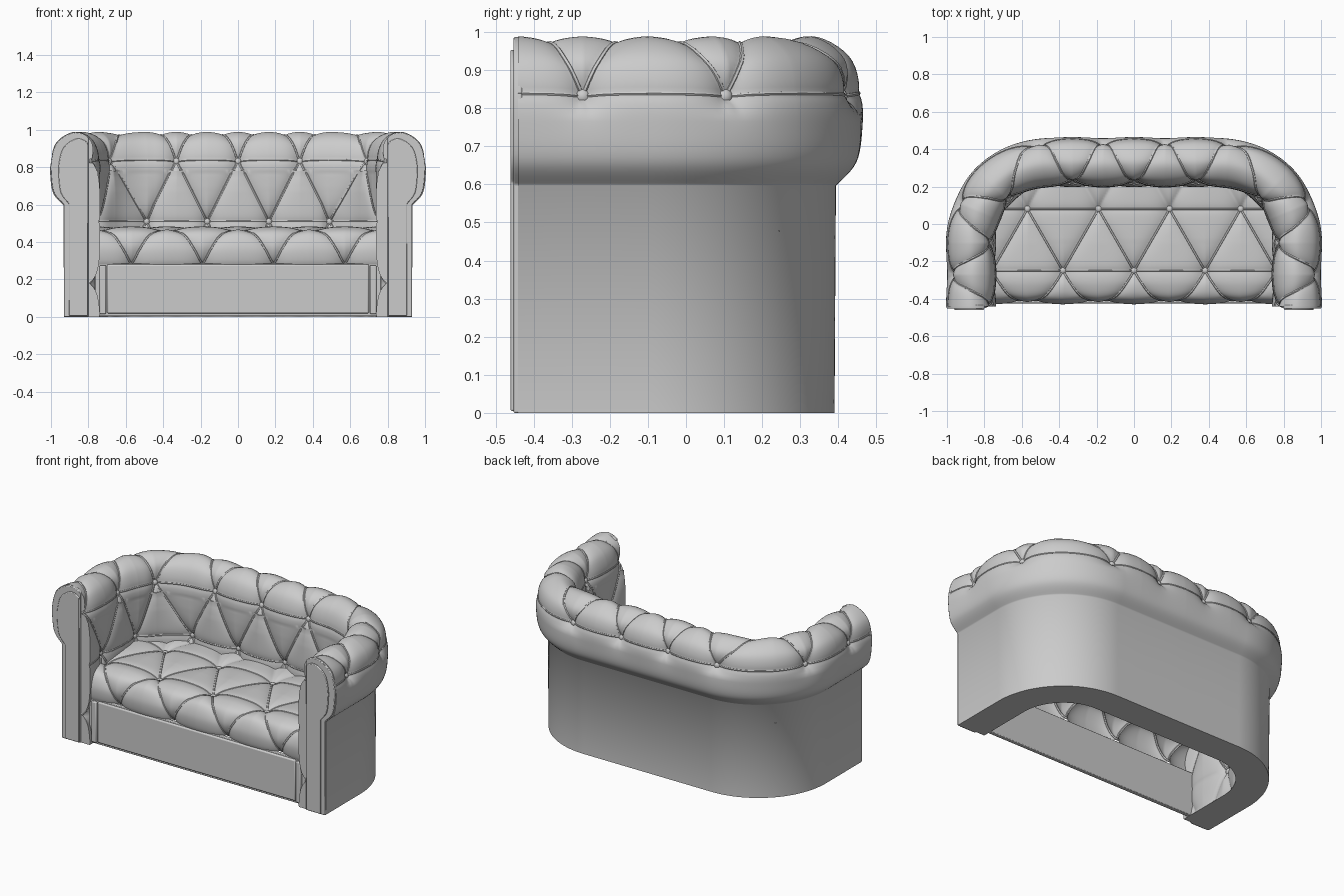
import bpy, bmesh, math
from mathutils import Vector

if "Cube" in bpy.data.objects:
    bpy.data.objects.remove(bpy.data.objects["Cube"])

# ---------- helpers ----------
def make_object(name, verts, faces, angle=50):
    me = bpy.data.meshes.new(name)
    bm = bmesh.new()
    vs = [bm.verts.new(v) for v in verts]
    for f in faces:
        bm.faces.new([vs[i] for i in f])
    bmesh.ops.recalc_face_normals(bm, faces=bm.faces)
    bm.to_mesh(me)
    bm.free()
    ob = bpy.data.objects.new(name, me)
    bpy.context.collection.objects.link(ob)
    smooth(ob, angle)
    return ob

def smooth(ob, angle=50):
    bpy.ops.object.select_all(action='DESELECT')
    ob.select_set(True)
    bpy.context.view_layer.objects.active = ob
    bpy.ops.object.shade_smooth_by_angle(angle=math.radians(angle))

def bevel(ob, width):
    m = ob.modifiers.new("bevel", 'BEVEL')
    m.width, m.segments = width, 2
    m.limit_method = 'ANGLE'

def slab(name, outline, y0, y1, width):
    n = len(outline)
    verts = [(x, y0, z) for x, z in outline] + [(x, y1, z) for x, z in outline]
    faces = [list(range(n)), list(range(n, 2 * n))]
    faces += [(i, (i + 1) % n, n + (i + 1) % n, n + i) for i in range(n)]
    ob = make_object(name, verts, faces, 35)
    bevel(ob, width)
    return ob

def box(name, x0, x1, y0, y1, z0, z1, width):
    return slab(name, [(x0, z0), (x1, z0), (x1, z1), (x0, z1)], y0, y1, width)

def spline(pts, v, v0, step=0.25):
    # uniform Catmull-Rom through 2D points, first point at v0
    f = (v - v0) / step
    i = max(0, min(len(pts) - 2, int(math.floor(f))))
    t = f - i
    p = [Vector(pts[max(0, min(len(pts) - 1, i + j))]) for j in (-1, 0, 1, 2)]
    return 0.5 * (2 * p[1] + (p[2] - p[0]) * t + (2 * p[0] - 5 * p[1] + 4 * p[2] - p[3]) * t * t
                  + (3 * p[1] - p[0] - 3 * p[2] + p[3]) * t ** 3)

def tri(a):
    return abs(a - round(a))

def tuft(k, v, plain_below):
    # buttoned relief: diamond creases, row creases, button dimples
    d = min(tri(k + v / 2 - .5), tri(k - v / 2 - .5))
    lean = max(0, min(1, 1 + v * 6)) if plain_below else 1
    h = abs(v) if v < 0 else tri(v)
    row = max(0, round(v)) if plain_below else round(v)
    off = .5 if row % 2 == 0 else 0
    db = math.hypot(k - round(k - off) - off, v - row)
    return (.005 - .022 * lean * math.exp(-d / .12) - .008 * math.exp(-h / .06)
            - .03 * math.exp(-db / .14))

def padded(prof, k, v, plain_below):
    a, b = prof(v - .01), prof(v + .01)
    t = (b - a).normalized()
    return prof(v) + Vector((t.y, -t.x)) * tuft(k, v, plain_below)

# ---------- wall surface: profile swept round a U path ----------
ROLL = [(.48, .60), (.533, .66), (.549, .75), (.548, .84), (.515, .935), (.42, .987),
        (.33, .945), (.29, .84), (.29, .7575)]
STOPS = [0, .165, .33, .495, .77, .92, 1.09, 1.26, 1.43]   # path length per half cell

def wall_prof(v):
    if v > 1.2:
        return Vector((.29, .84 - .33 * (v - 1)))
    return spline(ROLL, v, -.75)

def on_path(k, r, z):
    s = -1 if k < 0 else 1
    f = abs(k) * 2
    i = min(7, int(f))
    p = STOPS[i] + (STOPS[i + 1] - STOPS[i]) * (f - i)
    a = (p - .45) / .4
    if p < .45:
        x, y = p, -.09 + r
    elif a < math.pi / 2:
        x, y = .45 + r * math.sin(a), -.09 + r * math.cos(a)
    else:
        x, y = .45 + r, -.09 - (p - .45 - .2 * math.pi)
    return Vector((s * x, y, z))

def wall_point(k, v):
    q = padded(wall_prof, k, v, True)
    return on_path(k, q.x, q.y)

ks = [i / 48 for i in range(-192, 193)]
vs = [i / 24 for i in range(-18, 85)]
verts, faces = [], []
n = len(vs) + 2
for k in ks:
    verts.append(on_path(k, .48, 0))
    verts += [wall_point(k, v) for v in vs]
    verts.append(on_path(k, .29, 0))
for c in range(len(ks) - 1):
    for j in range(n):
        j2 = (j + 1) % n
        faces.append((c * n + j, c * n + j2, (c + 1) * n + j2, (c + 1) * n + j))
faces += [list(range(n)), list(range((len(ks) - 1) * n, len(ks) * n))]
make_object("back_and_arms", verts, faces)

# ---------- tufted seat ----------
SEAT = [(.3275, .48), (.245, .48), (.1625, .48), (.08, .48), (-.0025, .48), (-.085, .48),
        (-.1675, .48), (-.25, .48), (-.33, .475), (-.395, .445), (-.425, .37), (-.42, .28)]

def seat_prof(v):
    return spline(SEAT, v, -.75)

def seat_point(k, v):
    q = padded(seat_prof, k, v, False)
    return Vector((k * .38, q.x, q.y))

sk = [i / 48 for i in range(-102, 103)]
sv = [i / 24 for i in range(-12, 49)]
m = len(sv)
make_object("seat", [seat_point(k, v) for k in sk for v in sv],
            [(c * m + j, c * m + j + 1, (c + 1) * m + j + 1, (c + 1) * m + j)
             for c in range(len(sk) - 1) for j in range(m - 1)])

# ---------- pleats along the creases ----------
def pleats(name, surf, edges, radius):
    cu = bpy.data.curves.new(name, 'CURVE')
    cu.dimensions = '3D'
    cu.bevel_depth, cu.bevel_resolution = radius, 1
    for (k0, v0), (k1, v1) in edges:
        sp = cu.splines.new('POLY')
        sp.points.add(16)
        for i in range(17):
            t = i / 16
            sp.points[i].co = (*surf(k0 + (k1 - k0) * t, v0 + (v1 - v0) * t), 1)
    ob = bpy.data.objects.new(name, cu)
    bpy.context.collection.objects.link(ob)
    bpy.ops.object.select_all(action='DESELECT')
    ob.select_set(True)
    bpy.context.view_layer.objects.active = ob
    bpy.ops.object.convert(target='MESH')
    smooth(bpy.context.object)

def row_buttons(row, kmax):
    off = .5 if row % 2 == 0 else 0
    return [i + off for i in range(-6, 6) if abs(i + off) <= kmax]

def lattice(rows, kmax):
    return [((k, r), (k + s, r + 1)) for r in rows for k in row_buttons(r, kmax)
            for s in (-.5, .5) if abs(k + s) <= kmax]

def lines(rows, kmax):
    return [((k / 2, r), (k / 2 + .5, r)) for r in rows for k in range(int(-kmax * 2), int(kmax * 2))]

pleats("wall_pleats", wall_point, lattice((0, 1, 2), 4), .007)
pleats("wall_row_seams", wall_point, lines((0, 1, 2), 4), .005)
pleats("seat_pleats", seat_point, lattice((0, 1), 2), .007)
pleats("seat_row_seams", seat_point, lines((0, 1), 2), .005)

# ---------- buttons ----------
def button(name, loc):
    bpy.ops.mesh.primitive_uv_sphere_add(segments=16, ring_count=10, radius=.023, location=loc)
    bpy.context.object.name = name
    bpy.ops.object.shade_smooth()

for r in (0, 1, 2, 3):
    for k in row_buttons(r, 3.6):
        button("wall_button", wall_point(k, r))
for r in (0, 1):
    for k in row_buttons(r, 1.6):
        button("seat_button", seat_point(k, r))

# ---------- arm fronts with inset panels ----------
bulb = [wall_prof(-.75 + i / 16) for i in range(25)]
outline = [(.80, 0), (.93, 0)] + [(max(.80 + (i - 24) * -.0005, .45 + q.x), q.y) for i, q in enumerate(bulb)]
inset = [(.80 + (x - .80) * .78 + .003, .005 + (z if z < .6 else .6 + (z - .6) * .9)) for x, z in outline]
for s, side in ((-1, "left"), (1, "right")):
    slab(side + "_arm_front", [(s * x, z) for x, z in outline], -.453, -.43, .004)
    slab(side + "_arm_panel", [(s * x, z) for x, z in inset], -.461, -.45, .004)
    box(side + "_rail_strip", *sorted((s * .705, s * .74)), -.428, -.40, .015, .275, .006)

# ---------- front rail ----------
box("front_rail", -.765, .765, -.412, -.385, .003, .285, .004)
box("front_rail_panel", -.70, .70, -.424, -.40, .018, .28, .008)
